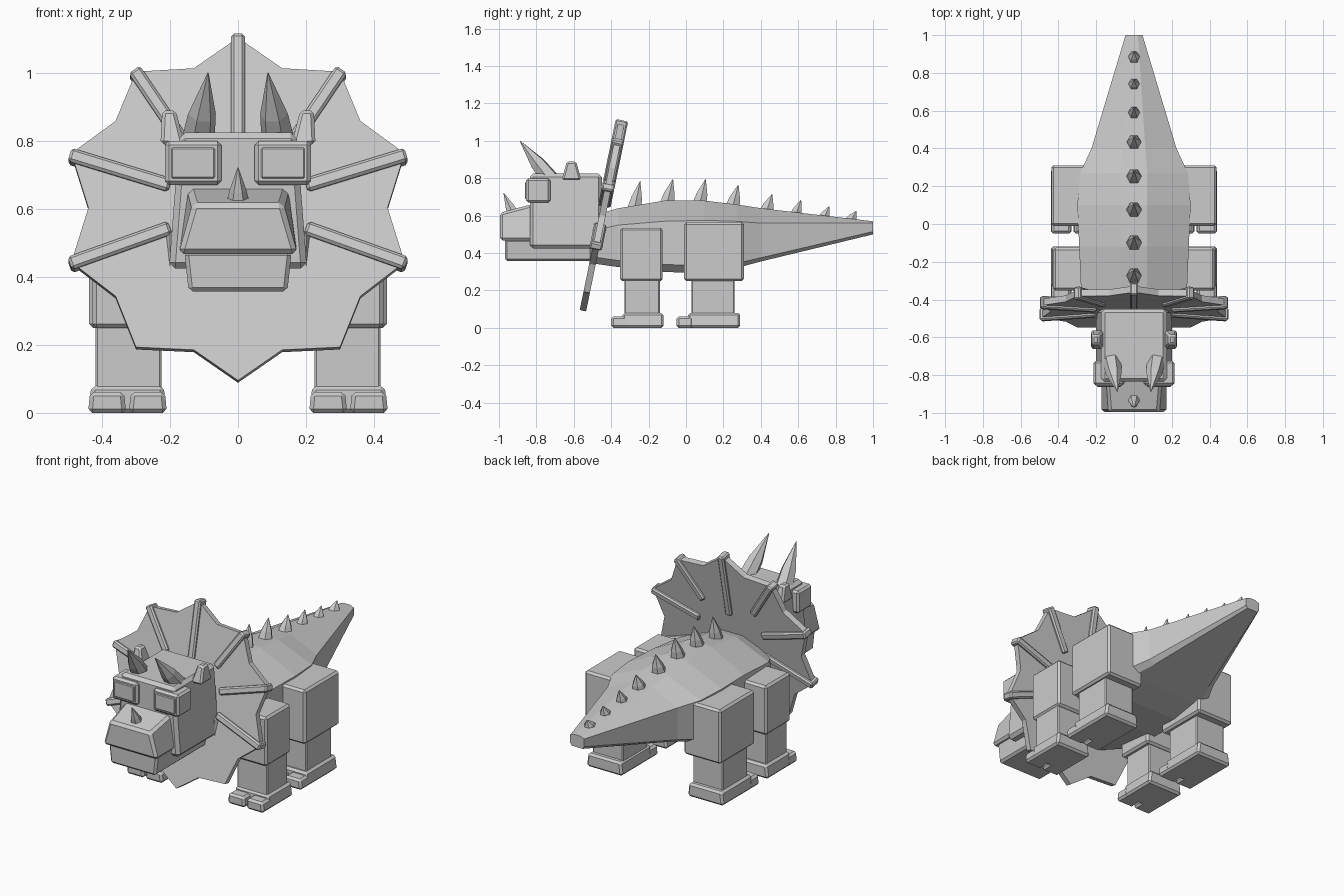
import bpy, bmesh
from math import pi, cos, sin, atan2
from mathutils import Vector

if "Cube" in bpy.data.objects:
    bpy.data.objects.remove(bpy.data.objects["Cube"])

GREY = (0.6, 0.6, 0.6, 1)
mat = bpy.data.materials.new("plain grey")
mat.use_nodes = True
mat.diffuse_color = GREY
mat.node_tree.nodes["Principled BSDF"].inputs["Base Color"].default_value = GREY


def loft(name, rings, bevel=0.0):
    """Skin a row of equal-sized point rings and cap both ends."""
    bm = bmesh.new()
    loops = [[bm.verts.new(p) for p in ring] for ring in rings]
    n = len(loops[0])
    for a, b in zip(loops, loops[1:]):
        for i in range(n):
            j = (i + 1) % n
            bm.faces.new((a[i], a[j], b[j], b[i]))
    bm.faces.new(loops[0])
    bm.faces.new(loops[-1])
    bmesh.ops.recalc_face_normals(bm, faces=bm.faces)
    mesh = bpy.data.meshes.new(name)
    bm.to_mesh(mesh)
    bm.free()
    mesh.materials.append(mat)
    obj = bpy.data.objects.new(name, mesh)
    bpy.context.collection.objects.link(obj)
    if bevel:
        mod = obj.modifiers.new("chamfer", 'BEVEL')
        mod.width = bevel
        mod.segments = 1
        mod.limit_method = 'ANGLE'
    return obj


def trapezoid(y, x, z0, z1, bottom, top):
    return [(x - bottom, y, z0), (x + bottom, y, z0), (x + top, y, z1), (x - top, y, z1)]


def block(name, x, half, y0, y1, z0, z1, top=None, bevel=0.012):
    """Chamfered box running along y, optionally narrower at the top."""
    top = half if top is None else top
    return loft(name, [trapezoid(y, x, z0, z1, half, top) for y in (y0, y1)], bevel)


def spike(name, base, tip, radius, sides=6, mid=0.6):
    """Faceted horn with a slight bulge below the tip."""
    base, tip = Vector(base), Vector(tip)
    turn = (tip - base).to_track_quat('Z', 'Y')
    rings = []
    for t, r in ((0, radius), (0.4, radius * mid * 1.15), (1, radius * 0.03)):
        c = base.lerp(tip, t)
        rings.append([c + turn @ Vector((r * cos(2 * pi * i / sides), r * sin(2 * pi * i / sides), 0))
                      for i in range(sides)])
    return loft(name, rings)


# Body and tail: eight-sided sections along y
def body_section(y, flat, half, low, bottom, side_low, side_high, top):
    right = [(low, bottom), (half, side_low), (half, side_high), (flat, top)]
    return [(x, y, z) for x, z in right] + [(-x, y, z) for x, z in reversed(right)]


loft("body_and_tail", [
    body_section(-0.50, 0.06, 0.20, 0.16, 0.345, 0.38, 0.52, 0.60),
    body_section(-0.36, 0.07, 0.28, 0.24, 0.325, 0.36, 0.55, 0.64),
    body_section(-0.12, 0.07, 0.29, 0.25, 0.30, 0.34, 0.57, 0.68),
    body_section(0.10, 0.07, 0.30, 0.25, 0.29, 0.33, 0.575, 0.68),
    body_section(0.27, 0.07, 0.285, 0.24, 0.32, 0.345, 0.57, 0.66),
    body_section(0.40, 0.06, 0.225, 0.19, 0.355, 0.375, 0.56, 0.64),
    body_section(1.00, 0.02, 0.045, 0.035, 0.50, 0.515, 0.56, 0.57),
])

# Back spines, leaning slightly to the rear
spines = [(-0.275, 0.64, 0.785), (-0.1, 0.67, 0.795), (0.075, 0.67, 0.795), (0.25, 0.65, 0.765),
          (0.43, 0.62, 0.715), (0.585, 0.6, 0.685), (0.735, 0.58, 0.65), (0.88, 0.57, 0.625)]
for i, (y, z, tip) in enumerate(spines):
    spike(f"back_spine_{i + 1}", (0, y, z), (0, y + 0.03, tip), 0.043 if i < 5 else 0.036, mid=0.65)

# Legs: thigh, shin, sole and two toes
legs = {"front": (-0.352, -0.125, 0.535, 0.428, -0.33, -0.14, -0.40, -0.12),
        "rear": (-0.01, 0.31, 0.565, 0.438, 0.03, 0.26, -0.05, 0.29)}
for side, s in (("left", 1), ("right", -1)):
    for end, (t0, t1, tz, outer, s0, s1, f0, f1) in legs.items():
        tag = f"{end}_{side}"
        block(f"{tag}_thigh", s * (outer + 0.2) / 2, (outer - 0.2) / 2, t0, t1, 0.25, tz)
        block(f"{tag}_shin", s * 0.322, 0.097, s0, s1, 0.05, 0.27, bevel=0.006)
        block(f"{tag}_sole", s * 0.325, 0.116, f0 + 0.06, f1, 0, 0.08, top=0.106)
        for k in (-1, 1):
            block(f"{tag}_toe_{'outer' if k == s else 'inner'}", s * 0.325 + k * 0.06, 0.056,
                  f0, f0 + 0.09, 0, 0.062, top=0.05)

# Frill: flat scalloped plate, leaning back
SLOPE = 0.205


def frill_point(x, z, depth=0.0):
    return Vector((x, -0.447 + (z - 0.6) * SLOPE + depth, z - depth * SLOPE))


half_rim = [(0.13, 1.01), (0.3, 1.0), (0.36, 0.855), (0.49, 0.76), (0.44, 0.6),
            (0.49, 0.44), (0.36, 0.34), (0.3, 0.19), (0.13, 0.182)]
rim = [(0, 1.1)] + half_rim + [(0, 0.092)] + [(-x, z) for x, z in reversed(half_rim)]
loft("frill", [[frill_point(x, z, d) for x, z in rim] for d in (-0.017, 0.017)])


# Frill ribs: bars lying through the plate
def rib(name, inner, outer, half=0.02, thick=0.033):
    a, b = Vector(inner), Vector(outer)
    side = Vector((-(b - a).y, (b - a).x)).normalized() * half
    rings = []
    for p in (a, b):
        rings.append([frill_point(*(p + side * k), d)
                      for k, d in ((-1, -thick), (1, -thick), (1, thick), (-1, thick))])
    return loft(name, rings, 0.008)


rib("frill_rib_top", (0, 0.74), (0, 1.11))
ribs = {"upper": ((0.16, 0.79), (0.305, 1.005)), "middle": ((0.2, 0.665), (0.495, 0.755)),
        "lower": ((0.2, 0.54), (0.495, 0.435))}
for label, (a, b) in ribs.items():
    for side, s in (("left", 1), ("right", -1)):
        rib(f"frill_rib_{label}_{side}", (s * a[0], a[1]), (s * b[0], b[1]))

# Head
block("skull", 0, 0.203, -0.835, -0.45, 0.425, 0.825, top=0.172, bevel=0.018)
loft("snout", [trapezoid(-0.995, 0, 0.468, 0.615, 0.175, 0.132),
               trapezoid(-0.80, 0, 0.468, 0.668, 0.175, 0.148)], 0.014)
block("lower_jaw", 0, 0.145, -0.968, -0.50, 0.357, 0.475, top=0.158)
spike("nose_horn", (0, -0.925, 0.61), (0, -0.975, 0.722), 0.036)

# Eyes, ears and brow horns
for side, s in (("left", 1), ("right", -1)):
    block(f"{side}_eye_block", s * 0.132, 0.083, -0.855, -0.725, 0.67, 0.8)
    block(f"{side}_eye_plate", s * 0.132, 0.064, -0.862, -0.85, 0.69, 0.78, bevel=0.004)
    loft(f"{side}_ear", [[(s * (x + dx), -0.612 + dy, z) for dx, dy in
                          ((-w, -d), (w, -d), (w, d), (-w, d))]
                         for x, z, w, d in ((0.193, 0.79, 0.035, 0.052), (0.203, 0.89, 0.02, 0.025))], 0.01)
    spike(f"{side}_brow_horn", (s * 0.118, -0.73, 0.80), (s * 0.088, -0.888, 1.0), 0.05, mid=0.72)
